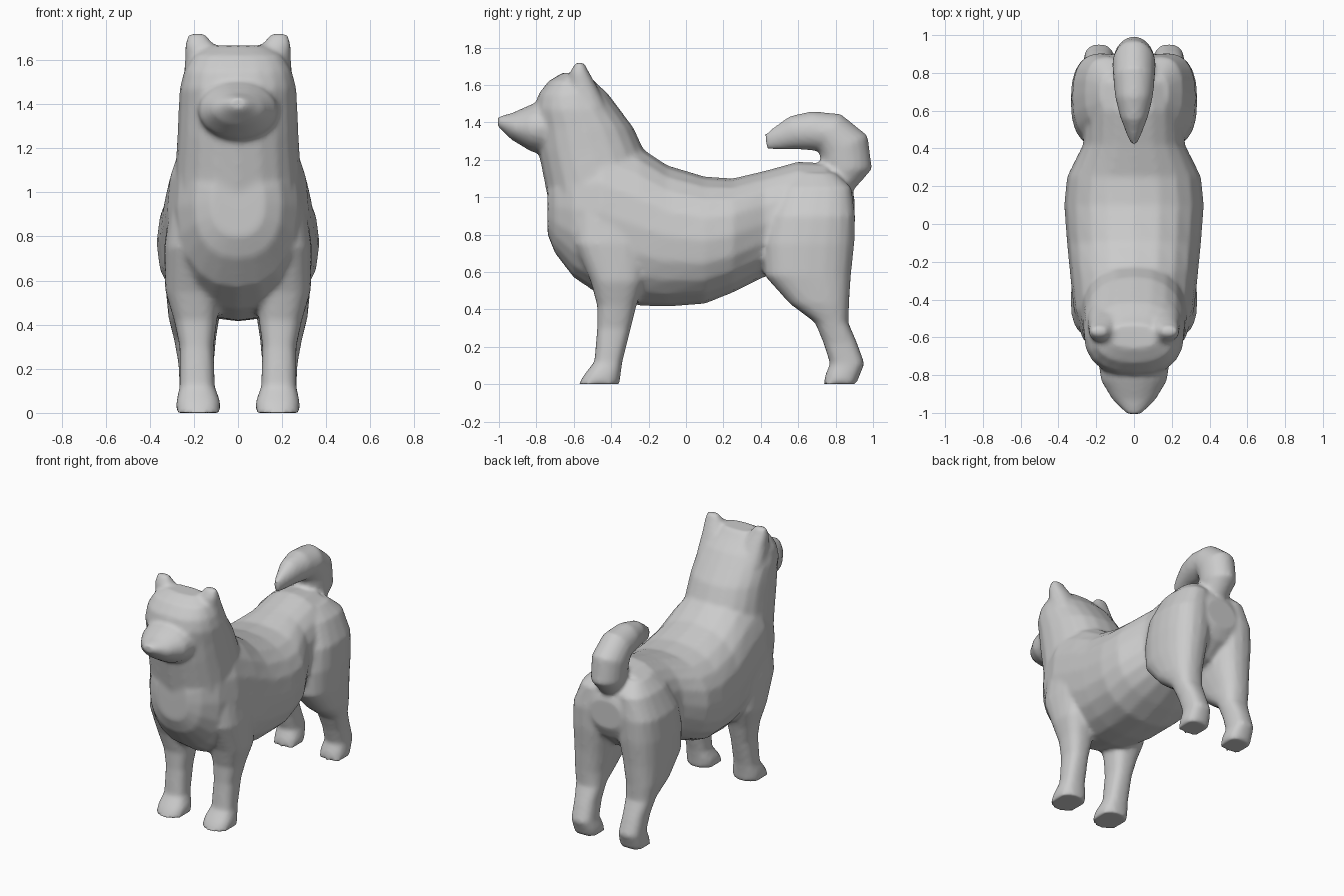
import bpy, bmesh
from math import cos, sin, pi, radians
from mathutils import Vector

N = 20
parts = []


def loft(name, rings, power=2.3):
    """Skin rings of (x, y, z, half width, half depth, tilt in degrees)."""
    bm = bmesh.new()
    loops = []
    for x, y, z, hx, hv, tilt in rings:
        axis = Vector((0, cos(radians(tilt)), sin(radians(tilt))))
        loop = []
        for i in range(N):
            c, s = cos(2 * pi * i / N), sin(2 * pi * i / N)
            u = abs(c) ** (2 / power) * (1 if c > 0 else -1)
            v = abs(s) ** (2 / power) * (1 if s > 0 else -1)
            loop.append(bm.verts.new(Vector((x + hx * u, y, z)) + axis * hv * v))
        loops.append(loop)
    for a, b in zip(loops, loops[1:]):
        for i in range(N):
            j = (i + 1) % N
            bm.faces.new((a[i], a[j], b[j], b[i]))
    bm.faces.new(loops[0][::-1])
    bm.faces.new(loops[-1])
    bmesh.ops.recalc_face_normals(bm, faces=bm.faces)
    mesh = bpy.data.meshes.new(name)
    bm.to_mesh(mesh)
    bm.free()
    ob = bpy.data.objects.new(name, mesh)
    bpy.context.collection.objects.link(ob)
    parts.append(ob)


def along_y(name, rows, power=2.3):
    """Rows: y, bottom z, top z, half width."""
    loft(name, [(0, y, (b + t) / 2, w, (t - b) / 2, 90) for y, b, t, w in rows], power)


def along_z(name, rows, power=2.3, mirror=True):
    """Rows: z, inner x, outer x, front y, back y; mirrored to both sides."""
    for side in ((1, -1) if mirror else (1,)):
        loft(name, [(side * (i + o) / 2, (f + b) / 2, z, (o - i) / 2, (b - f) / 2, 0)
                    for z, i, o, f, b in rows], power)


# torso
along_y("dog", [
    (-.74, .80, 1.10, .12), (-.70, .70, 1.20, .20), (-.60, .57, 1.30, .275),
    (-.45, .47, 1.36, .32), (-.25, .42, 1.27, .34), (-.10, .415, 1.17, .355),
    (.10, .43, 1.11, .37), (.25, .49, 1.10, .355), (.42, .575, 1.14, .27),
    (.60, .58, 1.19, .26), (.75, .62, 1.18, .24), (.86, .72, 1.10, .20), (.90, .8, 1.0, .12)])

# neck and skull
along_z("neck_head", [
    (.90, -.29, .29, -.72, -.2), (1.10, -.285, .285, -.76, -.18), (1.25, -.275, .275, -.79, -.225),
    (1.37, -.27, .27, -.80, -.28), (1.47, -.265, .265, -.81, -.355), (1.55, -.245, .245, -.79, -.415),
    (1.62, -.205, .205, -.735, -.49), (1.665, -.13, .13, -.66, -.53)], mirror=False)

# muzzle
along_y("muzzle", [(-.65, 1.20, 1.56, .2), (-.83, 1.245, 1.495, .175),
                   (-.93, 1.305, 1.45, .115), (-1.005, 1.375, 1.43, .04)], 2)

# ears
along_z("ear", [(1.48, .07, .25, -.64, -.42), (1.60, .07, .24, -.63, -.48),
                (1.67, .11, .24, -.62, -.52), (1.72, .15, .225, -.59, -.545)])

# front legs
along_z("front_leg", [
    (0, .08, .28, -.575, -.355), (.05, .08, .28, -.545, -.35), (.12, .105, .265, -.49, -.34),
    (.30, .11, .265, -.475, -.295), (.42, .095, .29, -.475, -.265), (.55, .08, .33, -.51, -.22),
    (.75, .08, .335, -.60, -.2), (.95, .08, .31, -.60, -.2)], 2.6)

# hind legs
along_z("hind_leg", [
    (0, .09, .27, .735, .91), (.05, .09, .27, .745, .93), (.11, .105, .265, .77, .955),
    (.22, .11, .27, .735, .915), (.33, .10, .29, .69, .868), (.43, .085, .315, .555, .872),
    (.58, .05, .33, .42, .882), (.75, .02, .335, .41, .90), (.90, .02, .325, .44, .905),
    (1.05, .02, .26, .50, .885), (1.13, .03, .18, .58, .80)], 2.5)

# tail curling over the back
loft("tail", [(0, .79, 1.02, .08, .09, 0), (0, .86, 1.15, .11, .135, 0), (0, .845, 1.27, .115, .14, 25),
              (0, .77, 1.345, .11, .115, 60), (0, .67, 1.355, .10, .105, 88),
              (0, .57, 1.345, .075, .09, 100), (0, .48, 1.31, .04, .06, 110),
              (0, .425, 1.295, .015, .04, 100)], 2)

# fuse everything into one soft skin
bpy.ops.object.select_all(action='DESELECT')
for ob in parts:
    ob.select_set(True)
dog = parts[0]
bpy.context.view_layer.objects.active = dog
bpy.ops.object.join()
fuse = dog.modifiers.new("fuse", 'REMESH')
fuse.mode = 'VOXEL'
fuse.voxel_size = .015
fuse.use_smooth_shade = True
soft = dog.modifiers.new("soften", 'SMOOTH')
soft.factor = .5
soft.iterations = 5
